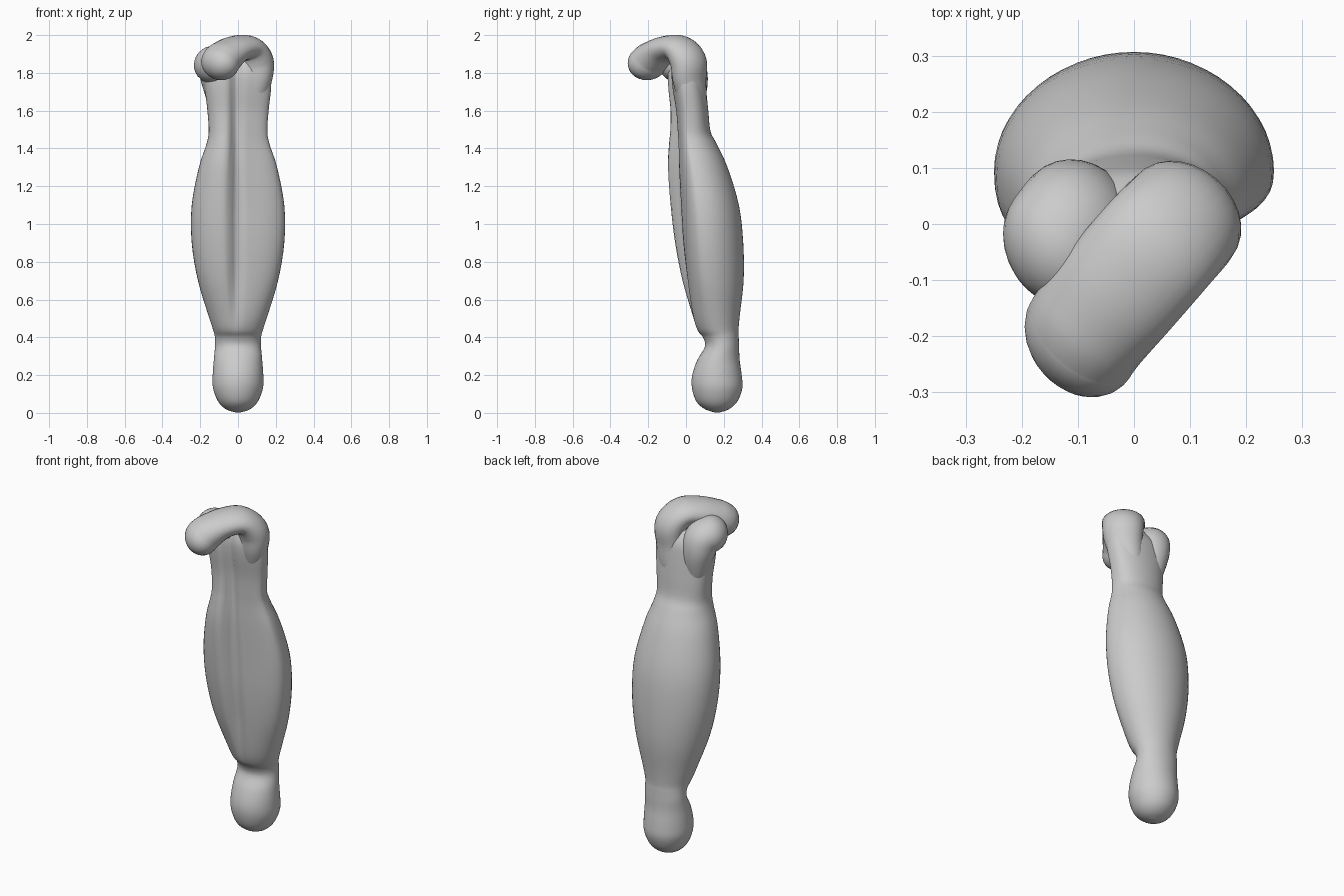
import bpy, bmesh, math
from mathutils import Vector


def spline(rows, steps):
    """Catmull-Rom interpolation through rows of numbers."""
    out = []
    n = len(rows)
    for i in range(n - 1):
        p = [rows[max(0, min(n - 1, i + k))] for k in (-1, 0, 1, 2)]
        for s in range(steps):
            t = s / steps
            out.append([0.5 * (2 * b + (c - a) * t + (2 * a - 5 * b + 4 * c - d) * t * t
                               + (3 * b - a - 3 * c + d) * t ** 3)
                        for a, b, c, d in zip(*p)])
    out.append(list(rows[-1]))
    return out


def loft(name, rings):
    bm = bmesh.new()
    loops = [[bm.verts.new(p) for p in ring] for ring in rings]
    n = len(loops[0])
    for a, b in zip(loops, loops[1:]):
        for i in range(n):
            j = (i + 1) % n
            bm.faces.new((a[i], a[j], b[j], b[i]))
    bm.faces.new(loops[0][::-1])
    bm.faces.new(loops[-1])
    bmesh.ops.recalc_face_normals(bm, faces=bm.faces)
    me = bpy.data.meshes.new(name)
    bm.to_mesh(me)
    bm.free()
    for p in me.polygons:
        p.use_smooth = True
    ob = bpy.data.objects.new(name, me)
    bpy.context.collection.objects.link(ob)
    return ob


# Body with bottom knob: z, half width, left front y, right front y, back y
profile = [
    (0.003, 0.015, 0.15, 0.15, 0.18), (0.02, 0.065, 0.10, 0.10, 0.228),
    (0.06, 0.105, 0.055, 0.055, 0.272), (0.13, 0.132, 0.032, 0.032, 0.298),
    (0.2, 0.134, 0.033, 0.033, 0.295), (0.28, 0.128, 0.06, 0.06, 0.284),
    (0.35, 0.122, 0.10, 0.10, 0.281), (0.40, 0.122, 0.09, 0.09, 0.279),
    (0.44, 0.132, 0.055, 0.06, 0.278), (0.52, 0.158, 0.025, 0.035, 0.285),
    (0.7, 0.212, -0.03, 0.01, 0.305), (0.9, 0.245, -0.07, -0.01, 0.303),
    (1.1, 0.245, -0.095, -0.02, 0.28), (1.3, 0.207, -0.112, -0.03, 0.22),
    (1.42, 0.168, -0.108, -0.035, 0.165), (1.49, 0.155, -0.10, -0.04, 0.13),
    (1.6, 0.162, -0.095, -0.05, 0.118), (1.72, 0.175, -0.105, -0.07, 0.105),
    (1.80, 0.17, -0.105, -0.075, 0.09), (1.86, 0.12, -0.085, -0.06, 0.05),
]


def body_ring(row):
    z, w, fl, fr, back = row
    ring = []
    blend = max(0, min(1, (z - 0.42) / 0.3))
    neck = max(0, min(1, (z - 1.4) / 0.12))
    for i in range(56):
        a = 2 * math.pi * i / 56
        c, s = math.cos(a), math.sin(a)
        x = w * c
        side = 0.5 + 0.5 * math.tanh((x + 0.02) / 0.05)
        front = fl + (fr - fl) * side
        yc = (min(fl, fr) + back) / 2 * (1 - 0.1 * blend)
        if s >= 0:
            y = yc + (back - yc) * s ** (1 - 0.25 * neck)
        else:
            front += 0.035 * blend * math.exp(-((x + 0.01) / 0.025) ** 2)
            y = yc - (yc - front) * (-s) ** (1 - 0.2 * blend)
        ring.append((x, y, z))
    return ring


loft("body", [body_ring(r) for r in spline(profile, 4)])


# Curled upper lobes: x, y, z, side radius, depth radius
def lobe(name, points, side_dir):
    h = Vector(side_dir).normalized()
    pts = spline(points, 6)
    pos = [Vector(p[:3]) for p in pts]
    rings = []

    def ring(c, t, rh, rv):
        v = t.cross(h).normalized()
        rings.append([c + h * rh * math.cos(a) + v * rv * math.sin(a)
                      for a in (2 * math.pi * i / 28 for i in range(28))])

    for i, p in enumerate(pts):
        t = (pos[min(i + 1, len(pos) - 1)] - pos[max(i - 1, 0)]).normalized()
        ring(pos[i], t, p[3], p[4])
    rh, rv = pts[-1][3:]
    for k in range(1, 9):
        a = math.pi / 2 * k / 8.2
        ring(pos[-1] + t * rv * math.sin(a), t, rh * math.cos(a), rv * math.cos(a))
    loft(name, rings)


lobe("hooked_lobe", [
    (0.06, 0.045, 1.5, 0.04, 0.03), (0.072, 0.035, 1.64, 0.08, 0.065),
    (0.088, 0.018, 1.76, 0.102, 0.078), (0.088, 0.012, 1.86, 0.112, 0.085),
    (0.045, -0.035, 1.928, 0.115, 0.07), (-0.02, -0.11, 1.922, 0.115, 0.072),
    (-0.075, -0.175, 1.88, 0.113, 0.09), (-0.094, -0.203, 1.855, 0.112, 0.094),
], (0.75, -0.65, 0))

lobe("short_lobe", [
    (-0.06, 0.03, 1.5, 0.04, 0.03), (-0.08, 0.02, 1.62, 0.08, 0.065),
    (-0.095, 0.02, 1.74, 0.102, 0.088), (-0.108, 0.003, 1.82, 0.11, 0.098),
    (-0.135, -0.035, 1.845, 0.112, 0.098),
], (0.7, -0.7, 0))
